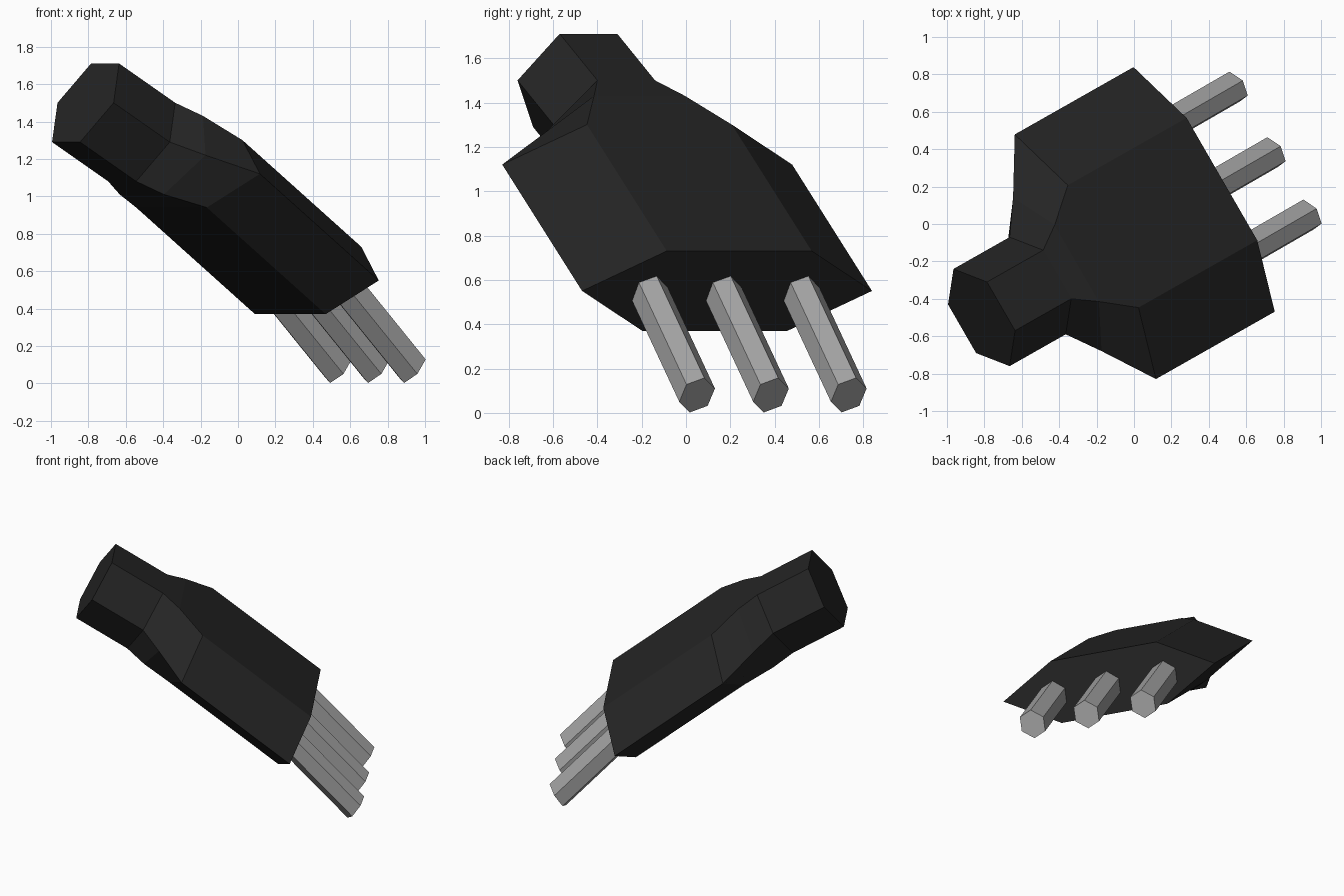
import bpy, bmesh, math
from mathutils import Vector

if "Cube" in bpy.data.objects:
    bpy.data.objects.remove(bpy.data.objects["Cube"])

W = Vector((-0.5, 0.866, 0))      # across the plug
H = Vector((0.866, 0.5, 0))       # horizontal heading of the plug
Z = Vector((0, 0, 1))


def material(name, value):
    m = bpy.data.materials.new(name)
    m.diffuse_color = (value, value, value, 1)
    m.use_nodes = True
    m.node_tree.nodes["Principled BSDF"].inputs["Base Color"].default_value = m.diffuse_color
    return m


def hexagon(centre, u, v):
    """Six points on the ellipse spanned by u and v."""
    return [Vector(centre) + u * math.cos(k * math.pi / 3) + v * math.sin(k * math.pi / 3)
            for k in range(6)]


def loft(name, sections, mat):
    """Skin a closed solid through a list of six-sided sections."""
    bm = bmesh.new()
    rings = [[bm.verts.new(p) for p in s] for s in sections]
    for a, b in zip(rings, rings[1:]):
        for i in range(6):
            j = (i + 1) % 6
            bm.faces.new((a[i], a[j], b[j], b[i]))
    bm.faces.new(rings[0])
    bm.faces.new(rings[-1])
    bmesh.ops.recalc_face_normals(bm, faces=bm.faces[:])
    mesh = bpy.data.meshes.new(name)
    bm.to_mesh(mesh)
    bm.free()
    mesh.materials.append(mat)
    ob = bpy.data.objects.new(name, mesh)
    bpy.context.collection.objects.link(ob)
    return ob


black = material("black plastic", 0.018)
metal = material("grey metal", 0.37)

# Housing: cable end, neck, flare, shoulder, pin face
thick = H * 0.139 + Z * 0.2425
thin = H * 0.127 + Z * 0.208
housing = [
    ((-0.815, -0.50, 1.50), 0.30, thick),
    ((-0.515, -0.33, 1.29), 0.30, thick),
    ((-0.41, -0.27, 1.22), 0.473, thick),
    ((-0.26, -0.175, 1.12), 0.755, thin),
    ((0.375, 0.185, 0.55), 0.755, thin),
]
loft("plug_housing", [hexagon(c, W * r, t) for c, r, t in housing], black)

# Pins: slightly rolled hexagonal bars sunk into the pin face
p0 = W * 0.006 + H * 0.055 + Z * 0.078
p1 = W * 0.083 + H * 0.017 + Z * 0.030
pin_v = (p1 * 2 - p0) / math.sqrt(3)
back = Vector((-0.364, -0.21, 0.45)) * 1.15
for i, across in enumerate((0, 0.385, 0.79)):
    tip = Vector((0.932, 0.05, 0.08)) + W * across
    loft(f"pin_{i + 1}", [hexagon(tip + back, p0, pin_v), hexagon(tip, p0, pin_v)], metal)
